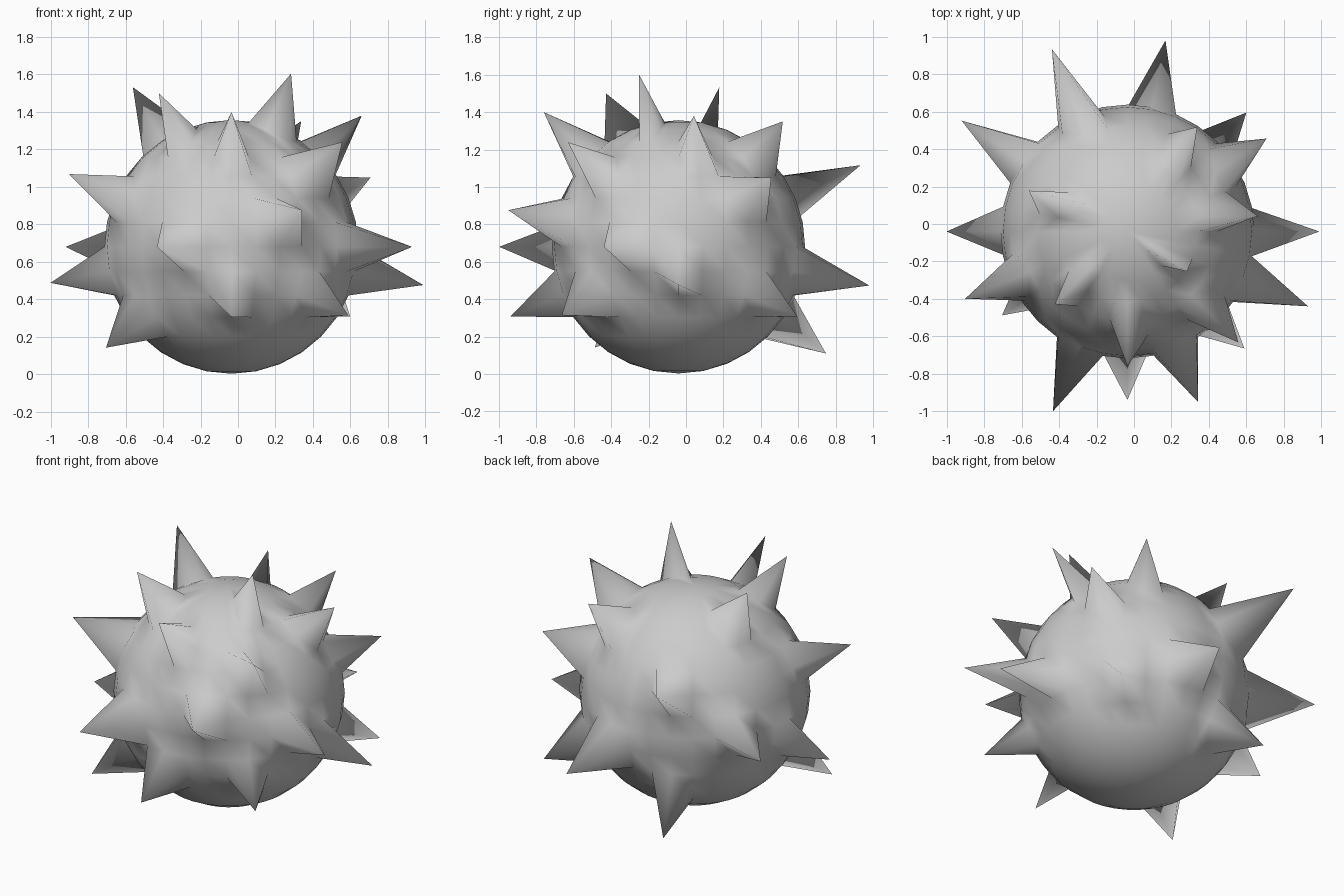
import bpy, bmesh, math
from mathutils import Vector

cube = bpy.data.objects.get("Cube")
if cube:
    bpy.data.objects.remove(cube, do_unlink=True)

RADIUS = 0.677
CENTRE = Vector((-0.035, -0.04, 0.68))
STEP = math.radians(11.25)   # spacing of the sphere's vertices both ways

# Spikes: steps around, steps up from the equator, tip distance from the centre
SPIKES = [
    (-3, 6, 1.0), (14, 5, 1.025), (20, 5, 0.986),
    (24, 4, 1.018), (5, 4, 0.948), (0.6, 4, 0.99),
    (28, 3, 1.007), (3, 2, 0.966), (18, 2, 1.015), (10, 2, 1.14),
    (26, 1, 1.004), (13, 0, 1.064), (22, 0, 1.038), (30, 0, 1.043),
    (16, -1, 0.984), (0, -1, 1.044), (7, -1, 1.06),
    (24, -2, 0.973), (28, -2, 0.955), (4, -2, 0.971),
    (19, -3, 0.968), (10, -3, 1.026),
]


def on_sphere(around, up, r):
    a, b = around * STEP, up * STEP
    return Vector((math.cos(a) * math.cos(b), math.sin(a) * math.cos(b), math.sin(b))) * r


# Ball, with one vertex pulled out for each spike
bm = bmesh.new()
bmesh.ops.create_uvsphere(bm, u_segments=32, v_segments=16, radius=RADIUS)
pulls = []
for around, up, reach in SPIKES:
    base = on_sphere(round(around), up, RADIUS)
    vert = min(bm.verts, key=lambda v: (v.co - base).length)
    pulls.append((vert, on_sphere(around, up, reach)))
for vert, tip in pulls:
    vert.co = tip
for face in bm.faces:
    face.smooth = True

mesh = bpy.data.meshes.new("spiked_ball")
bm.to_mesh(mesh)
bm.free()
ball = bpy.data.objects.new("spiked_ball", mesh)
ball.location = CENTRE
bpy.context.collection.objects.link(ball)

# Plain grey
grey = bpy.data.materials.new("plain_grey")
grey.use_nodes = True
colour = (0.6, 0.6, 0.6, 1)
grey.diffuse_color = colour
grey.node_tree.nodes["Principled BSDF"].inputs["Base Color"].default_value = colour
mesh.materials.append(grey)
